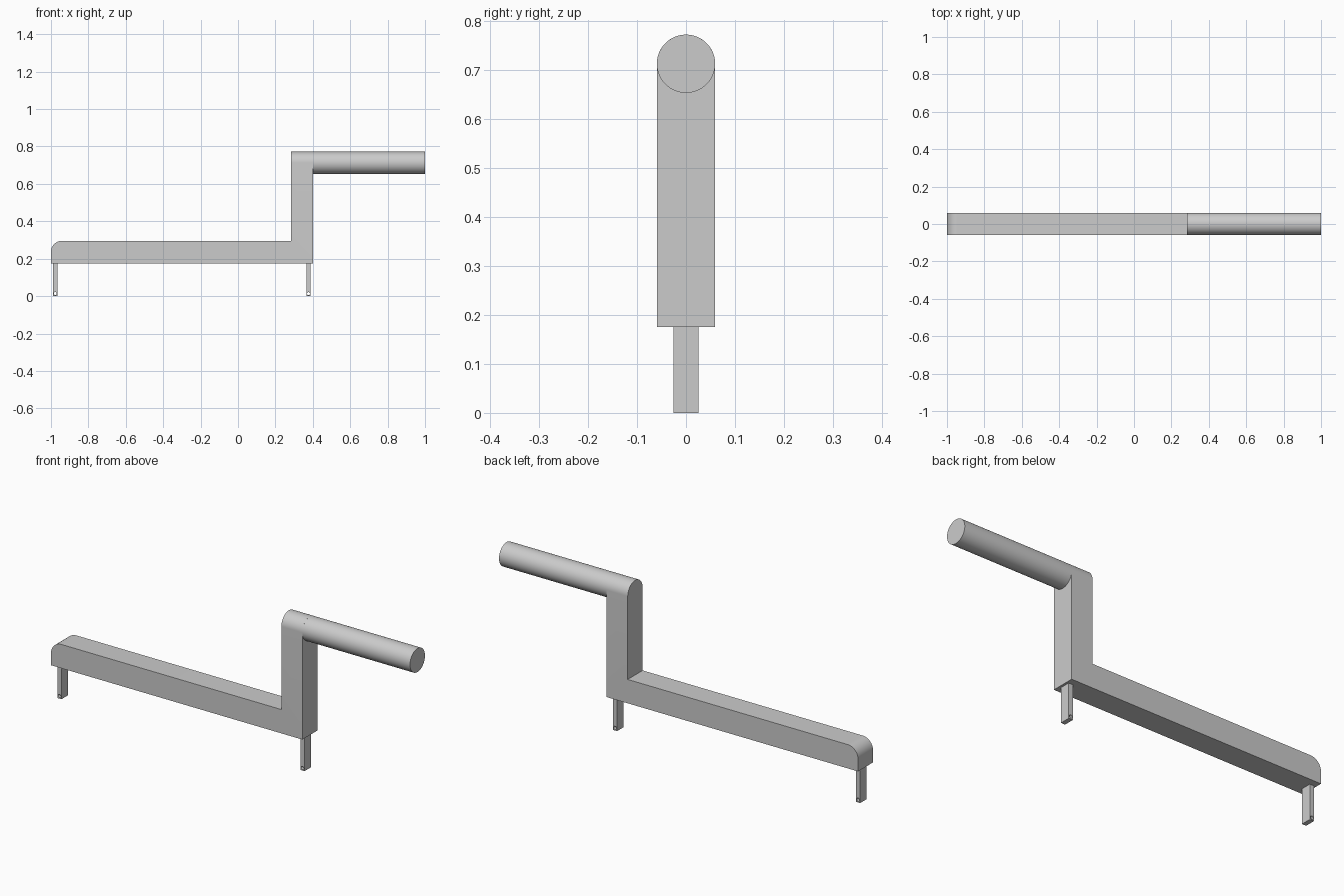
import bpy, bmesh, math
from mathutils import Matrix, Vector

cube = bpy.data.objects.get("Cube")
if cube:
    bpy.data.objects.remove(cube, do_unlink=True)

# Main dimensions
HALF = 0.0595            # half thickness of the bar and handle radius
BASE, BAR_TOP, TOP = 0.175, 0.295, 0.772
POST_IN, POST_OUT = 0.283, 0.4

grey = bpy.data.materials.new("plain grey")
grey.use_nodes = True
colour = (0.6, 0.6, 0.6, 1)
grey.diffuse_color = colour
grey.node_tree.nodes["Principled BSDF"].inputs["Base Color"].default_value = colour


def add_object(name, bm):
    bmesh.ops.recalc_face_normals(bm, faces=bm.faces[:])
    mesh = bpy.data.meshes.new(name)
    bm.to_mesh(mesh)
    bm.free()
    mesh.materials.append(grey)
    obj = bpy.data.objects.new(name, mesh)
    bpy.context.collection.objects.link(obj)
    bpy.ops.object.select_all(action='DESELECT')
    obj.select_set(True)
    bpy.context.view_layer.objects.active = obj
    bpy.ops.object.shade_smooth_by_angle(angle=math.radians(30))
    return obj


def bevel_edges(bm, rule, radius):
    edges = [e for e in bm.edges if rule(*[v.co for v in e.verts])]
    bmesh.ops.bevel(bm, geom=edges, offset=radius, segments=16, profile=0.5,
                    affect='EDGES', clamp_overlap=False)


# Bar and post: one L-shaped prism with a rounded end and an arched top
bm = bmesh.new()
outline = [(-1, BASE), (POST_OUT, BASE), (POST_OUT, TOP),
           (POST_IN, TOP), (POST_IN, BAR_TOP), (-1, BAR_TOP)]
face = bm.faces.new([bm.verts.new((x, -HALF, z)) for x, z in outline])
side = bmesh.ops.extrude_face_region(bm, geom=[face])
bmesh.ops.translate(bm, vec=(0, 2 * HALF, 0),
                    verts=[v for v in side["geom"] if isinstance(v, bmesh.types.BMVert)])
bmesh.ops.recalc_face_normals(bm, faces=bm.faces[:])
bevel_edges(bm, lambda a, b: min(a.z, b.z) > TOP - 0.01 and abs(a.y - b.y) < 0.01,
            HALF - 0.0001)
bevel_edges(bm, lambda a, b: max(a.x, b.x) < -0.99 and min(a.z, b.z) > BAR_TOP - 0.01,
            0.058)
add_object("bar_and_post", bm)

# Round handle, open where it meets the post
bm = bmesh.new()
place = Matrix.Translation(((POST_OUT + 1) / 2, 0, TOP - HALF)) @ Matrix.Rotation(math.pi / 2, 4, 'Y')
bmesh.ops.create_cone(bm, cap_ends=True, segments=64, radius1=HALF, radius2=HALF,
                      depth=1 - POST_OUT, matrix=place)
inner = [f for f in bm.faces if f.calc_center_median().x < POST_OUT + 0.01]
bmesh.ops.delete(bm, geom=inner, context='FACES_ONLY')
add_object("handle", bm)


# Mounting legs: flat tabs with a pin hole near the foot
def add_leg(name, x):
    w, r, hole_z = 0.0115, 0.008, 0.0135
    curve = bpy.data.curves.new(name, 'CURVE')
    curve.dimensions = '2D'
    curve.fill_mode = 'BOTH'
    curve.extrude = 0.026
    tab = [(-w, 0), (w, 0), (w, BASE), (-w, BASE)]
    steps = [math.tau * i / 24 for i in range(24)]
    hole = [(r * math.cos(a), hole_z + r * math.sin(a)) for a in steps]
    for points in (tab, hole):
        spline = curve.splines.new('POLY')
        spline.points.add(len(points) - 1)
        for p, (px, pz) in zip(spline.points, points):
            p.co = (px, pz, 0, 1)
        spline.use_cyclic_u = True
    helper = bpy.data.objects.new(name + "_outline", curve)
    bpy.context.collection.objects.link(helper)
    graph = bpy.context.evaluated_depsgraph_get()
    mesh = bpy.data.meshes.new_from_object(helper.evaluated_get(graph))
    bm = bmesh.new()
    bm.from_mesh(mesh)
    bpy.data.objects.remove(helper, do_unlink=True)
    bpy.data.curves.remove(curve)
    bpy.data.meshes.remove(mesh)
    bmesh.ops.remove_doubles(bm, verts=bm.verts[:], dist=0.0001)
    bm.transform(Matrix.Translation(Vector((x, 0, 0))) @ Matrix.Rotation(math.pi / 2, 4, 'X'))
    add_object(name, bm)


add_leg("right_leg", -0.977)
add_leg("left_leg", 0.377)
